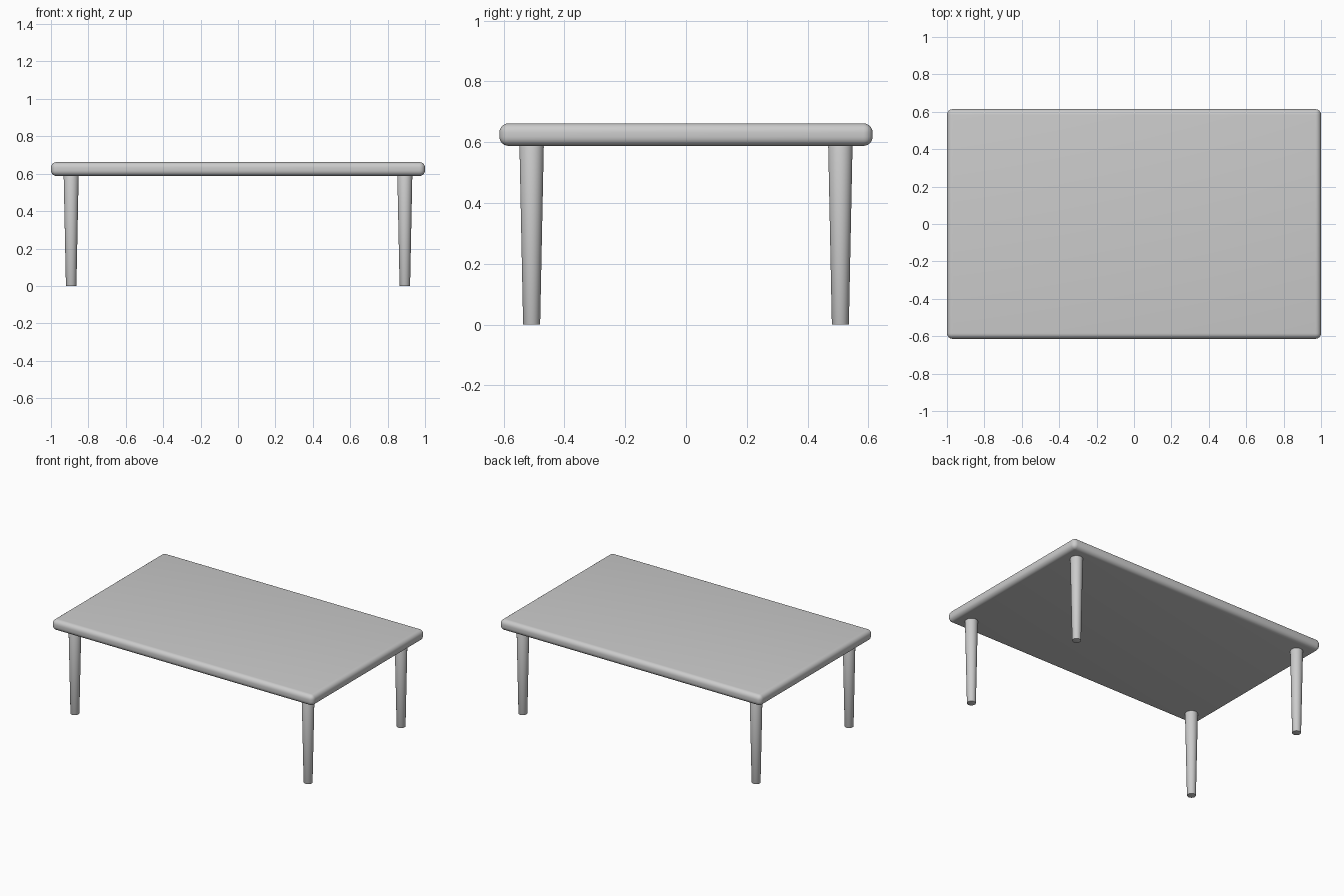
import bpy
import math

if "Cube" in bpy.data.objects:
    bpy.data.objects.remove(bpy.data.objects["Cube"])


def smooth(obj):
    bpy.ops.object.select_all(action='DESELECT')
    obj.select_set(True)
    bpy.context.view_layer.objects.active = obj
    bpy.ops.object.shade_smooth_by_angle(angle=math.radians(40))


def add_bevel(obj, width, segments):
    mod = obj.modifiers.new("rounded_edges", 'BEVEL')
    mod.width = width
    mod.segments = segments
    mod.limit_method = 'ANGLE'
    mod.angle_limit = math.radians(40)
    bpy.ops.object.modifier_apply(modifier=mod.name)


TOP_Z, UNDER_Z = 0.662, 0.588

# Table top: a slab with rounded edges
bpy.ops.mesh.primitive_cube_add(size=1, location=(0, 0, (TOP_Z + UNDER_Z) / 2))
top = bpy.context.object
top.name = "table_top"
top.scale = (2.0, 1.228, TOP_Z - UNDER_Z)
bpy.ops.object.transform_apply(location=False, rotation=False, scale=True)
add_bevel(top, 0.03, 6)
smooth(top)

# Four tapered round legs, reaching just to the underside
for side, sx in (("left", -1), ("right", 1)):
    for end, sy in (("front", -1), ("back", 1)):
        bpy.ops.mesh.primitive_cone_add(
            vertices=32, radius1=0.028, radius2=0.04, depth=UNDER_Z,
            location=(sx * 0.892, sy * 0.508, UNDER_Z / 2))
        leg = bpy.context.object
        leg.name = f"{end}_{side}_leg"
        add_bevel(leg, 0.002, 2)
        smooth(leg)
